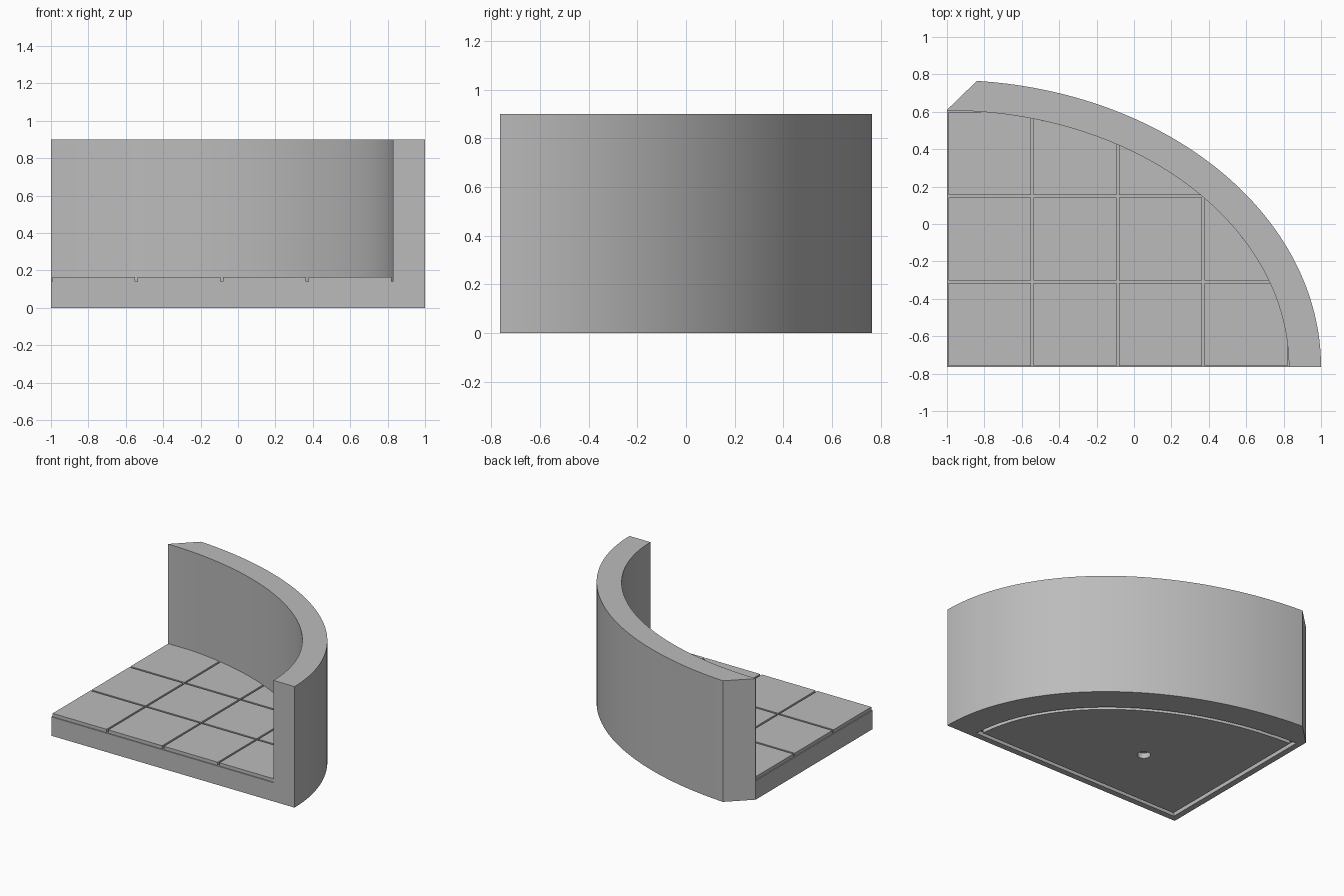
import bpy, bmesh
from math import sin, cos, pi, sqrt, acos

cube = bpy.data.objects.get("Cube")
if cube:
    bpy.data.objects.remove(cube, do_unlink=True)

CX, CY = -1.0, -0.765          # square corner of the quarter-ellipse plan
OUT_A, OUT_B = 2.0, 1.535      # outer wall radii
IN_A, IN_B = 1.828, 1.372      # inner wall radii
FLOOR, TILE_TOP, WALL_TOP = 0.14, 0.165, 0.9
PITCH, GAP = 0.457, 0.007      # tile spacing, half joint width

stone = bpy.data.materials.new("stone_grey")
stone.use_nodes = True
stone.diffuse_color = (0.5, 0.5, 0.5, 1)
stone.node_tree.nodes["Principled BSDF"].inputs["Base Color"].default_value = (0.5, 0.5, 0.5, 1)


def arc(a, b, end=pi / 2, n=72):
    return [(a * cos(end * i / n), b * sin(end * i / n)) for i in range(n + 1)]


def add_prism(bm, points, z0, z1):
    """Extrude a plan outline, given relative to the square corner."""
    face = bm.faces.new([bm.verts.new((CX + x, CY + y, z0)) for x, y in points])
    top = bmesh.ops.extrude_face_region(bm, geom=[face])["geom"]
    for v in top:
        if isinstance(v, bmesh.types.BMVert):
            v.co.z = z1
    bmesh.ops.recalc_face_normals(bm, faces=bm.faces)


def make_object(name, bm):
    mesh = bpy.data.meshes.new(name)
    bm.to_mesh(mesh)
    bm.free()
    mesh.materials.append(stone)
    obj = bpy.data.objects.new(name, mesh)
    bpy.context.collection.objects.link(obj)
    return obj


def prism(name, points, z0, z1):
    bm = bmesh.new()
    add_prism(bm, points, z0, z1)
    return make_object(name, bm)


def activate(obj):
    bpy.ops.object.select_all(action="DESELECT")
    obj.select_set(True)
    bpy.context.view_layer.objects.active = obj


def cut(obj, cutter):
    activate(obj)
    mod = obj.modifiers.new("cut", "BOOLEAN")
    mod.operation, mod.solver, mod.object = "DIFFERENCE", "EXACT", cutter
    bpy.ops.object.modifier_apply(modifier=mod.name)
    bpy.data.objects.remove(cutter, do_unlink=True)


def inset_quarter(d):
    """Quarter-ellipse outline shrunk by d on all sides."""
    a, b = IN_A - d, IN_B - d
    xs = [d + (a * sqrt(1 - (d / b) ** 2) - d) * sin(pi / 2 * i / 64) for i in range(65)]
    return [(d, d)] + [(x, b * sqrt(1 - (x / a) ** 2)) for x in xs]


# Curved wall and base in one block, with a mitred far end
wall = prism("curved_wall_and_base",
             [(0, 0)] + arc(OUT_A, OUT_B, acos(0.16 / OUT_A)) + [(0, 1.375)], 0, WALL_TOP)
cut(wall, prism("room_cutter",
                [(-0.1, -0.1), (IN_A, -0.1)] + arc(IN_A, IN_B) + [(-0.1, IN_B)], FLOOR, 1))

# Underside: perimeter channel and round socket
channel = prism("channel_cutter", inset_quarter(0.045), -0.1, 0.03)
cut(channel, prism("channel_core", inset_quarter(0.075), -0.2, 0.1))
cut(wall, channel)
cut(wall, prism("socket_cutter", [(0.73 + 0.045 * cos(i * pi / 16), 0.546 + 0.045 * sin(i * pi / 16))
                                  for i in range(32)], -0.1, 0.04))
activate(wall)
bpy.ops.object.shade_smooth_by_angle()

# Floor tiles, trimmed where they meet the curved wall
bm = bmesh.new()
for col in range(4):
    for row in range(3):
        x0, x1 = col * PITCH + GAP, (col + 1) * PITCH - GAP
        y0, y1 = row * PITCH + GAP, (row + 1) * PITCH - GAP
        x1 = min(x1, IN_A * sqrt(1 - (y0 / IN_B) ** 2))
        if x1 - x0 < 0.01:
            continue
        kink = IN_A * sqrt(1 - (y1 / IN_B) ** 2)
        start = min(max(kink, x0), x1)
        xs = [x1 + (start - x1) * (i / 24) ** 2 for i in range(25)] if start < x1 else [x1]
        edge = [(x, min(y1, IN_B * sqrt(max(0, 1 - (x / IN_A) ** 2)))) for x in xs]
        if edge[0][1] - y0 < 1e-4:
            edge[0] = (x1, y0)
        else:
            edge.insert(0, (x1, y0))
        if start > x0:
            edge.append((x0, y1))
        add_prism(bm, [(x0, y0)] + edge, FLOOR - 0.01, TILE_TOP)
make_object("floor_tiles", bm)
